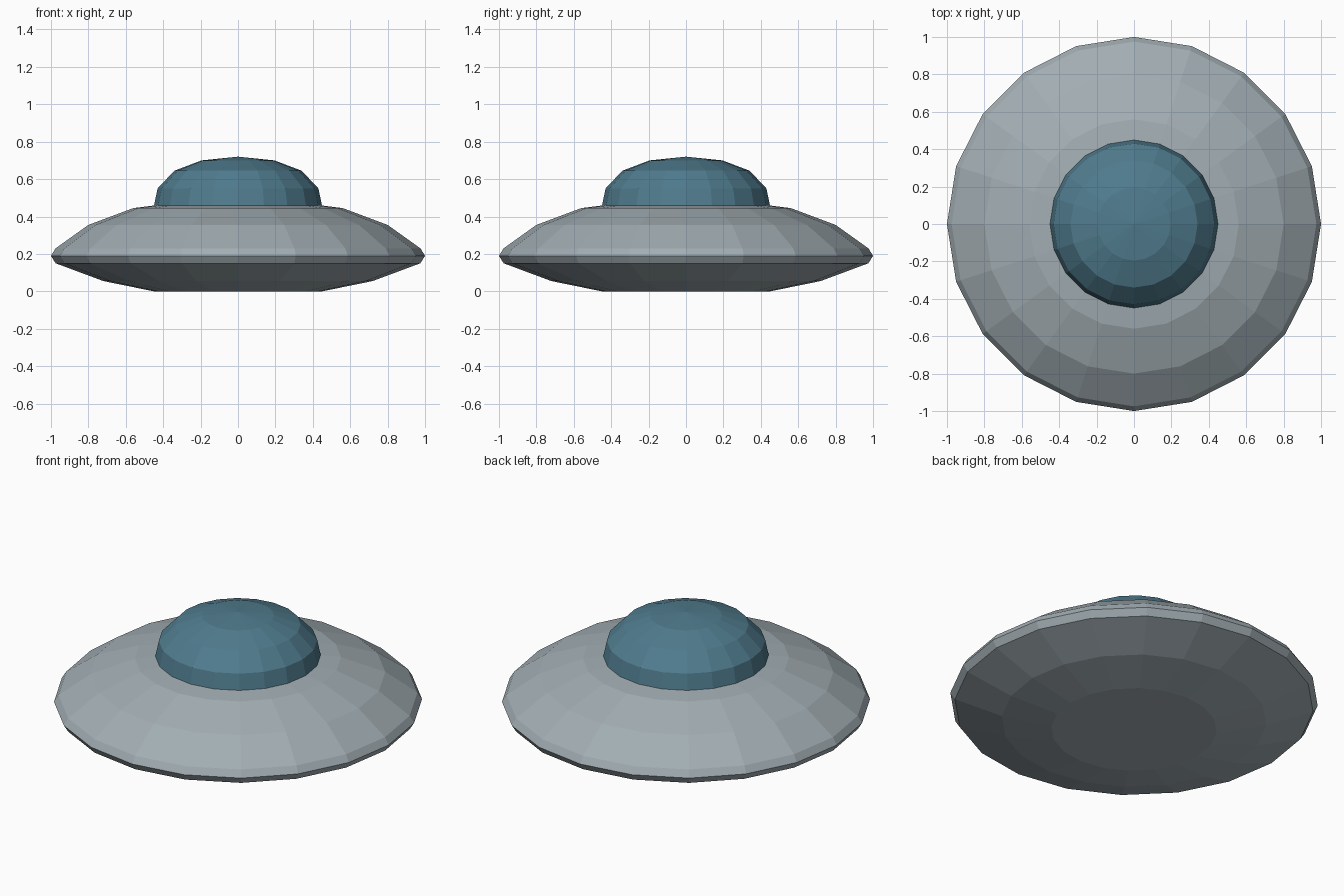
import bpy, bmesh, math

if "Cube" in bpy.data.objects:
    bpy.data.objects.remove(bpy.data.objects["Cube"])

SIDES = 20


def lathe(name, profile, color=None):
    """Revolve (radius, z) points around z; radius 0 makes a pole."""
    bm = bmesh.new()
    rings = []
    for r, z in profile:
        if r == 0:
            rings.append([bm.verts.new((0, 0, z))] * SIDES)
        else:
            rings.append([bm.verts.new((r * math.cos(math.tau * i / SIDES),
                                        r * math.sin(math.tau * i / SIDES), z))
                          for i in range(SIDES)])
    for low, high in zip(rings, rings[1:]):
        for i in range(SIDES):
            j = (i + 1) % SIDES
            corners = [low[i], low[j], high[j], high[i]]
            bm.faces.new(list(dict.fromkeys(corners)))
    bmesh.ops.recalc_face_normals(bm, faces=bm.faces)
    mesh = bpy.data.meshes.new(name)
    bm.to_mesh(mesh)
    bm.free()
    obj = bpy.data.objects.new(name, mesh)
    bpy.context.collection.objects.link(obj)
    if color:
        mat = bpy.data.materials.new(name + "_paint")
        mat.diffuse_color = color
        mat.use_nodes = True
        mat.node_tree.nodes["Principled BSDF"].inputs["Base Color"].default_value = mat.diffuse_color
        mesh.materials.append(mat)
    return obj


# Saucer hull: flat belly, bevelled rim, sloping deck up to the dome seat
lathe("saucer_hull", [(0, 0), (0.45, 0), (0.72, 0.055), (0.975, 0.15),
                      (1.0, 0.19), (0.975, 0.23), (0.8, 0.355),
                      (0.56, 0.445), (0.44, 0.46), (0, 0.46)],
      (0.36, 0.42, 0.45, 1))

# Cockpit dome
lathe("cockpit_dome", [(0, 0.455), (0.45, 0.455), (0.43, 0.55), (0.34, 0.645),
                       (0.195, 0.70), (0, 0.72)],
      (0.08, 0.20, 0.27, 1))
